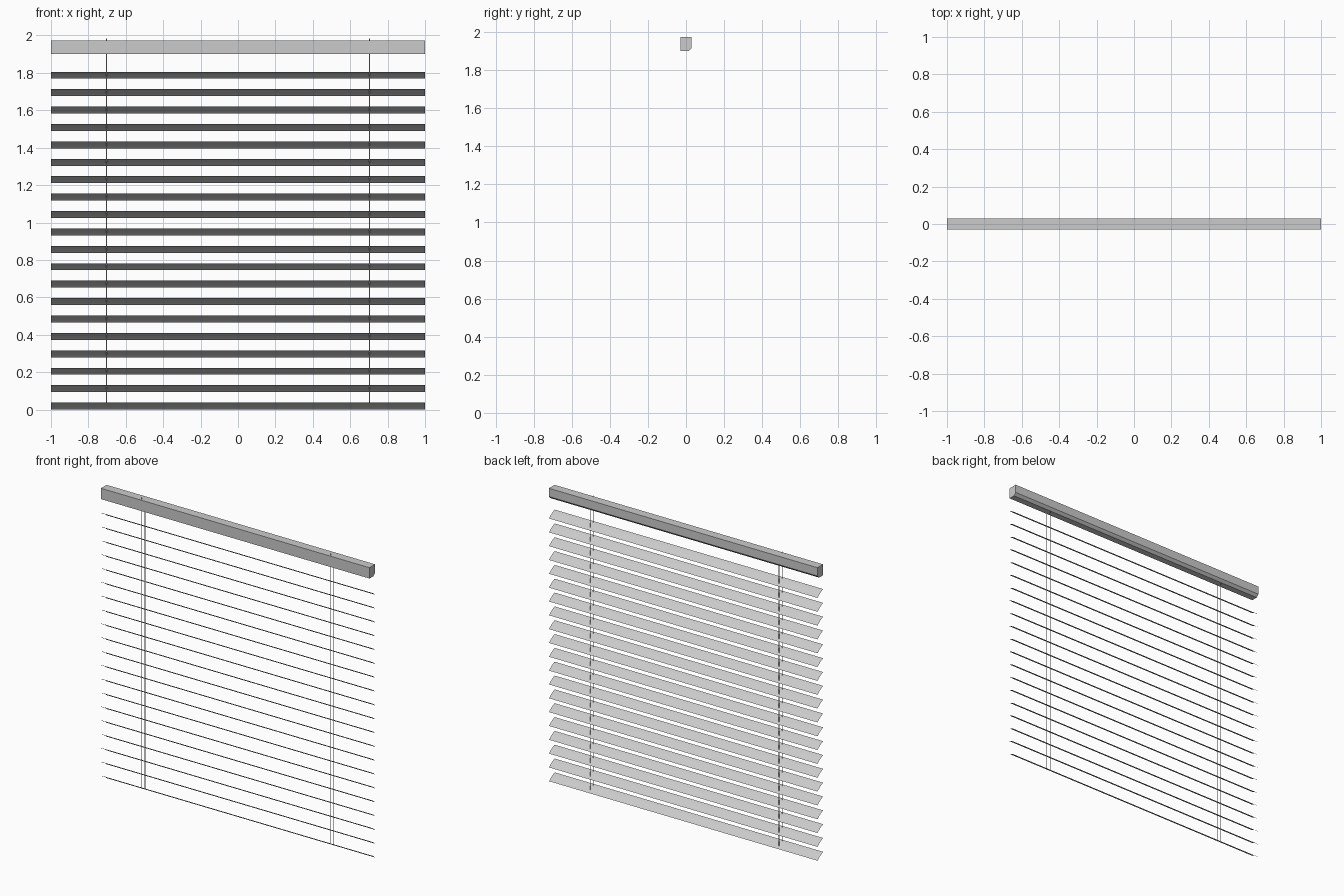
import bpy, math

if "Cube" in bpy.data.objects:
    bpy.data.objects.remove(bpy.data.objects["Cube"])

SLATS = 20
PITCH = 0.0931
TILT = math.radians(-32)      # front edge high, back edge low
HALF_W = 0.035                # half the slat chord
CROWN = 0.004                 # slat bulge


def add_mesh(name, verts, faces, smooth=False):
    me = bpy.data.meshes.new(name)
    me.from_pydata(verts, [], faces)
    me.update()
    for p in me.polygons:
        p.use_smooth = smooth
    ob = bpy.data.objects.new(name, me)
    bpy.context.collection.objects.link(ob)
    return ob


def extrude_x(name, profile, closed, smooth=False):
    """Sweep a (y, z) profile from x = -1 to x = 1."""
    n = len(profile)
    verts = [(x, y, z) for x in (-1, 1) for y, z in profile]
    faces = [(i, n + i, n + (i + 1) % n, (i + 1) % n)
             for i in range(n if closed else n - 1)]
    if closed:
        faces = [f[::-1] for f in faces]
        faces += [tuple(range(n)), tuple(range(2 * n - 1, n - 1, -1))]
        faces = [f[::-1] for f in faces]
    return extrude_finish(name, verts, faces, smooth)


def extrude_finish(name, verts, faces, smooth):
    import bmesh
    ob = add_mesh(name, verts, faces, smooth)
    bm = bmesh.new()
    bm.from_mesh(ob.data)
    bmesh.ops.recalc_face_normals(bm, faces=bm.faces)
    bm.to_mesh(ob.data)
    bm.free()
    return ob


# Head rail: box with a chamfered lower back edge
extrude_x("head_rail", [(-0.03, 1.90), (0.013, 1.90), (0.03, 1.917),
                        (0.03, 1.973), (-0.03, 1.973)], True)

# Slats: thin crowned sheets, tilted and repeated upwards
profile = []
for i in range(7):
    t = i / 3 - 1
    y, z = t * HALF_W, CROWN * (0.5 - t * t)
    profile.append((y * math.cos(TILT) - z * math.sin(TILT),
                    y * math.sin(TILT) + z * math.cos(TILT)))
slats = extrude_x("slats", profile, False, True)
# sheet normals face up
if slats.data.polygons[0].normal.z < 0:
    slats.data.flip_normals()
slats.location.z = -min(z for y, z in profile)
arr = slats.modifiers.new("repeat", 'ARRAY')
arr.count = SLATS
arr.use_relative_offset = False
arr.use_constant_offset = True
arr.constant_offset_displace = (0, 0, PITCH)

# Ladder cords: flat ribbons in front and back pairs
for side, x in (("left", -0.703), ("right", 0.703)):
    for place, y, z0, z1 in (("front", -0.019, 0.034, 1.985),
                             ("back", 0.015, 0.014, 1.93)):
        w = 0.002
        add_mesh(f"{side}_{place}_cord",
                 [(x - w, y, z0), (x + w, y, z0), (x + w, y, z1), (x - w, y, z1)],
                 [(0, 1, 2, 3)])
